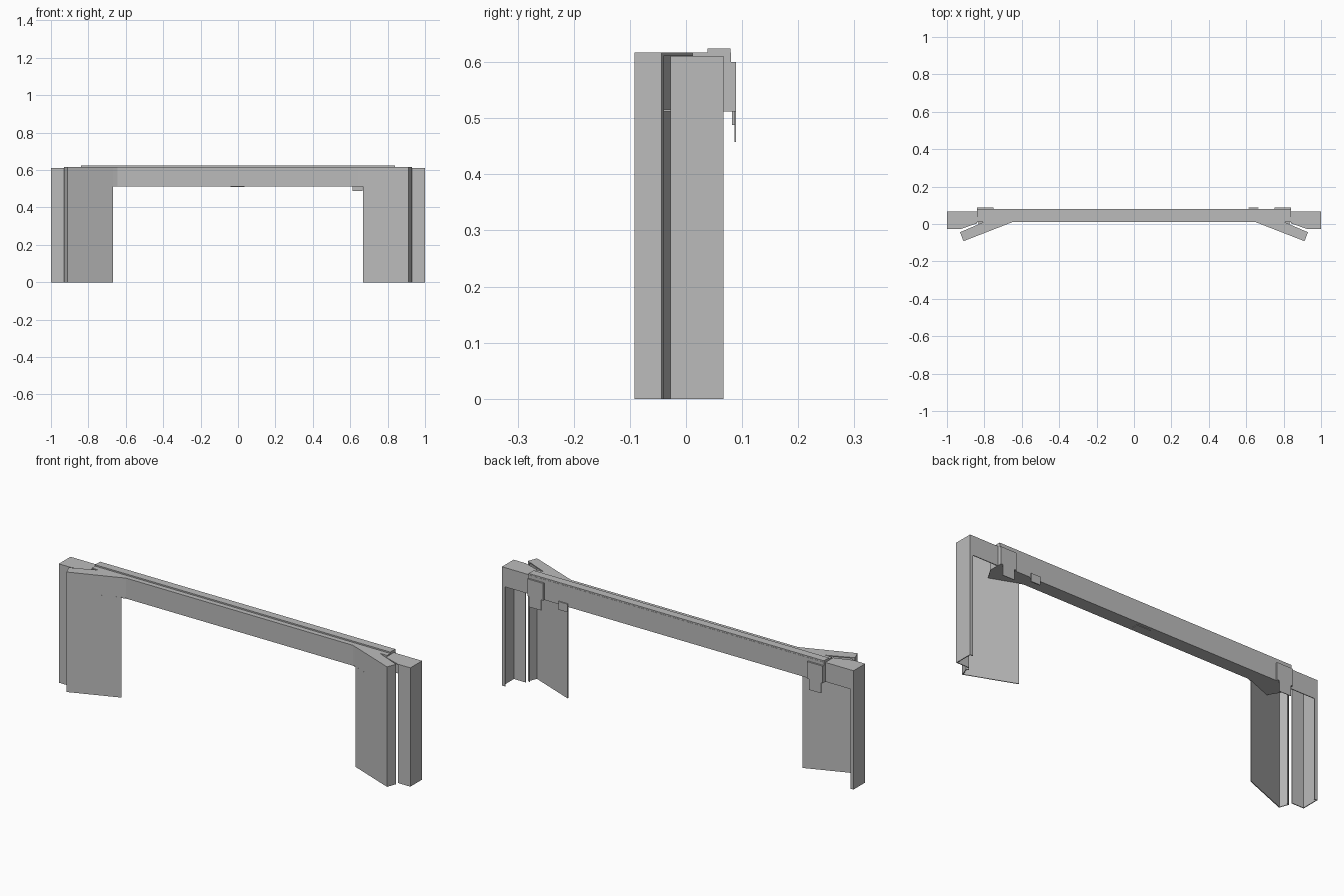
import bpy, bmesh
from mathutils import Vector

old = bpy.data.objects.get("Cube")
if old:
    bpy.data.objects.remove(old, do_unlink=True)

GREY = (0.5, 0.5, 0.5, 1)
mat = bpy.data.materials.new("plain grey")
mat.use_nodes = True
mat.diffuse_color = GREY
mat.node_tree.nodes["Principled BSDF"].inputs["Base Color"].default_value = GREY

T = 0.004  # sheet thickness


def finish(name, bm):
    bmesh.ops.recalc_face_normals(bm, faces=bm.faces)
    mesh = bpy.data.meshes.new(name)
    bm.to_mesh(mesh)
    bm.free()
    mesh.materials.append(mat)
    ob = bpy.data.objects.new(name, mesh)
    bpy.context.collection.objects.link(ob)
    return ob


def slab(name, outline, z0, z1, side=1):
    """Extrude a plan outline between two heights."""
    bm = bmesh.new()
    face = bm.faces.new([bm.verts.new((x * side, y, z0)) for x, y in outline])
    top = bmesh.ops.extrude_face_region(bm, geom=[face])["geom"]
    verts = [v for v in top if isinstance(v, bmesh.types.BMVert)]
    bmesh.ops.translate(bm, vec=(0, 0, z1 - z0), verts=verts)
    return finish(name, bm)


def box(name, x0, x1, y0, y1, z0, z1, side=1):
    return slab(name, [(x0, y0), (x1, y0), (x1, y1), (x0, y1)], z0, z1, side)


def folded_sheet(name, path, z0, z1, side=1):
    """Bent upright sheet following a plan path, thickened to the left of it."""
    pts = [Vector(p) for p in path]
    dirs = [(b - a).normalized() for a, b in zip(pts, pts[1:])]
    norms = [Vector((-d.y, d.x)) for d in dirs]
    inner = []
    for i, p in enumerate(pts):
        n0, n1 = norms[max(i - 1, 0)], norms[min(i, len(norms) - 1)]
        m = (n0 + n1).normalized()
        inner.append(p + m * (T / m.dot(n0)))
    return slab(name, [tuple(p) for p in pts + inner[::-1]], z0, z1, side)


# Header beam with its raised rear rail
box("header_beam", -0.84, 0.84, 0.012, 0.08, 0.512, 0.617)
box("header_rail", -0.84, 0.84, 0.038, 0.079, 0.615, 0.624)

# Plan points of the angled wing
start, leg = (0.645, 0.012), (0.667, 0.004)
corner, back = (0.912, -0.092), (0.93, -0.044)
lip = (0.918, -0.039)

for side, label in ((1, "left"), (-1, "right")):
    # Angled wing: front panel, side return, lip, and upper closing plates
    folded_sheet(label + "_wing_panel", [leg, corner, back, lip], 0, 0.614, side)
    folded_sheet(label + "_wing_upper_joint", [start, leg], 0.512, 0.614, side)
    slab(label + "_wing_cap", [start, corner, back, (0.80, 0.012)], 0.612, 0.617, side)
    slab(label + "_wing_soffit", [start, (0.80, -0.048), (0.838, 0.012)], 0.512, 0.516, side)

    # Outer post: front, outer side and narrow rear flange, open inwards
    folded_sheet(label + "_post", [(0.93, -0.028), (1, -0.028), (1, 0.067), (0.982, 0.067)],
                 0, 0.608, side)
    slab(label + "_post_cap", [(0.84, 0.003), (0.93, -0.028), (1, -0.028), (1, 0.067), (0.84, 0.067)],
         0.606, 0.611, side)
    box(label + "_post_back_plate", 0.84, 1, 0.063, 0.067, 0.512, 0.61, side)

    # Rear clip with a narrower hanging tongue
    box(label + "_clip_plate", 0.75, 0.84, 0.078, 0.089, 0.512, 0.6, side)
    box(label + "_clip_tongue", 0.762, 0.83, 0.086, 0.089, 0.458, 0.514, side)

# Small tabs under the beam
box("side_tab", 0.613, 0.665, 0.082, 0.088, 0.488, 0.53)
box("centre_tab", -0.04, 0.035, 0.03, 0.065, 0.509, 0.513)
